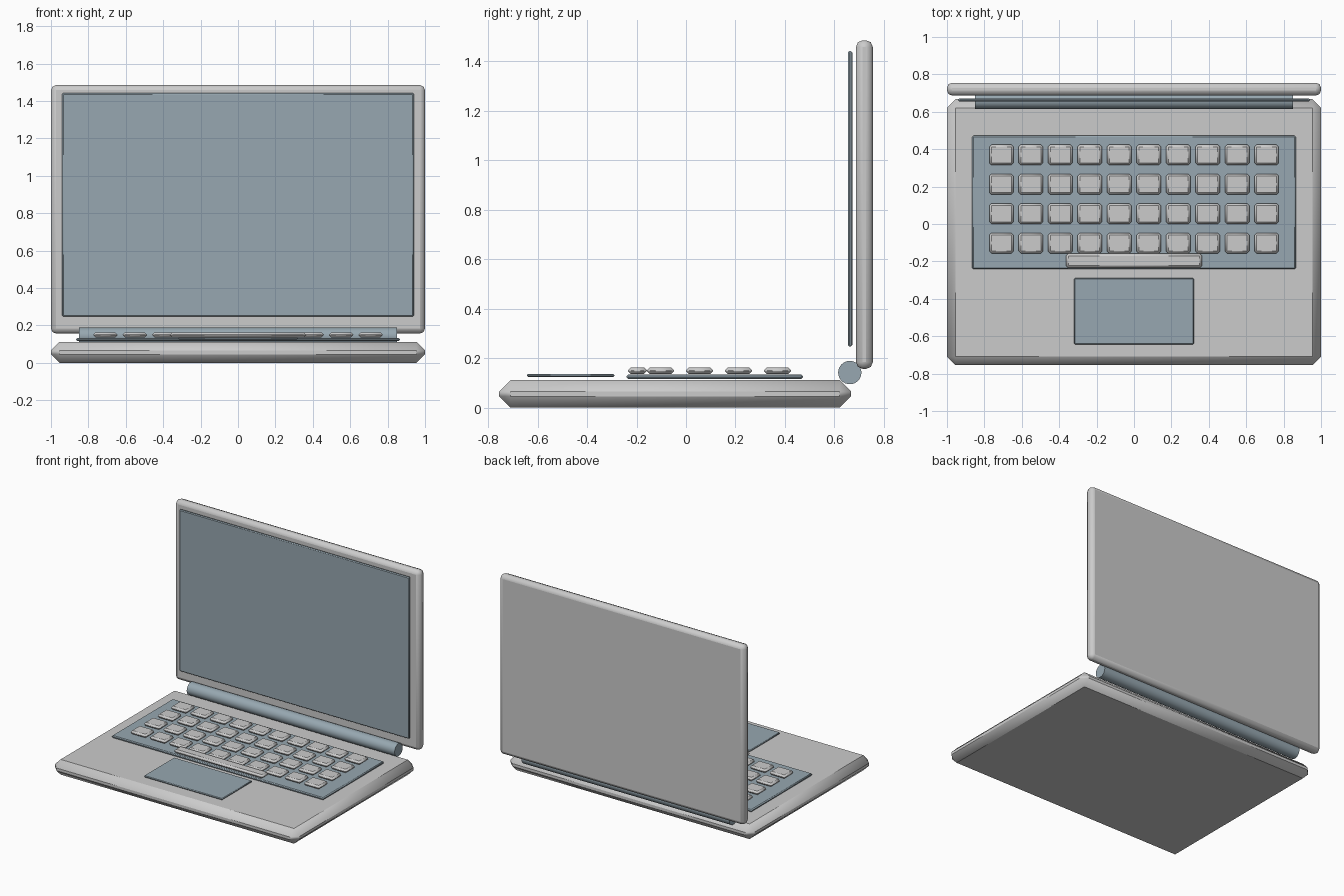
import bpy, math

if "Cube" in bpy.data.objects:
    bpy.data.objects.remove(bpy.data.objects["Cube"])

slate = bpy.data.materials.new("slate")
slate.diffuse_color = (0.31, 0.39, 0.44, 1)
slate.use_nodes = True
slate.node_tree.nodes["Principled BSDF"].inputs["Base Color"].default_value = slate.diffuse_color


def finish(ob, name, mat, angle):
    ob.name = name
    if mat:
        ob.data.materials.append(mat)
    bpy.ops.object.shade_smooth_by_angle(angle=math.radians(angle))
    return ob


def box(name, x, y, z, bevel, segments=1, mat=None):
    """Bevelled box given by its (min, max) range on each axis."""
    spans = (x, y, z)
    bpy.ops.mesh.primitive_cube_add(size=1, location=[(a + b) / 2 for a, b in spans])
    ob = bpy.context.object
    ob.scale = [b - a for a, b in spans]
    bpy.ops.object.transform_apply(location=False, rotation=False, scale=True)
    mod = ob.modifiers.new("edge", 'BEVEL')
    mod.width = bevel
    mod.segments = segments
    return finish(ob, name, mat, 60)


# Lower body and upright lid
box("base", (-1, 1), (-0.755, 0.667), (0, 0.112), 0.046)
box("lid", (-1, 1), (0.687, 0.755), (0.157, 1.485), 0.027, 2)
box("screen", (-0.94, 0.94), (0.655, 0.672), (0.247, 1.442), 0.006, 1, slate)

# Hinge barrel
bpy.ops.mesh.primitive_cylinder_add(vertices=32, radius=0.047, depth=1.7,
                                    location=(0, 0.662, 0.142),
                                    rotation=(0, math.pi / 2, 0))
finish(bpy.context.object, "hinge", slate, 40)

# Keyboard plate and trackpad
box("keyboard_plate", (-0.865, 0.865), (-0.24, 0.472), (0.116, 0.134), 0.006, 1, slate)
box("trackpad", (-0.32, 0.32), (-0.643, -0.29), (0.125, 0.137), 0.004, 1, slate)

# Key grid and space bar
for row in range(4):
    for col in range(10):
        cx = (col - 4.5) * 0.1575
        cy = 0.37 - row * 0.1575
        box(f"key_{row}_{col}", (cx - 0.065, cx + 0.065), (cy - 0.055, cy + 0.055),
            (0.136, 0.163), 0.012)
box("space_bar", (-0.363, 0.363), (-0.235, -0.158), (0.136, 0.163), 0.012)
